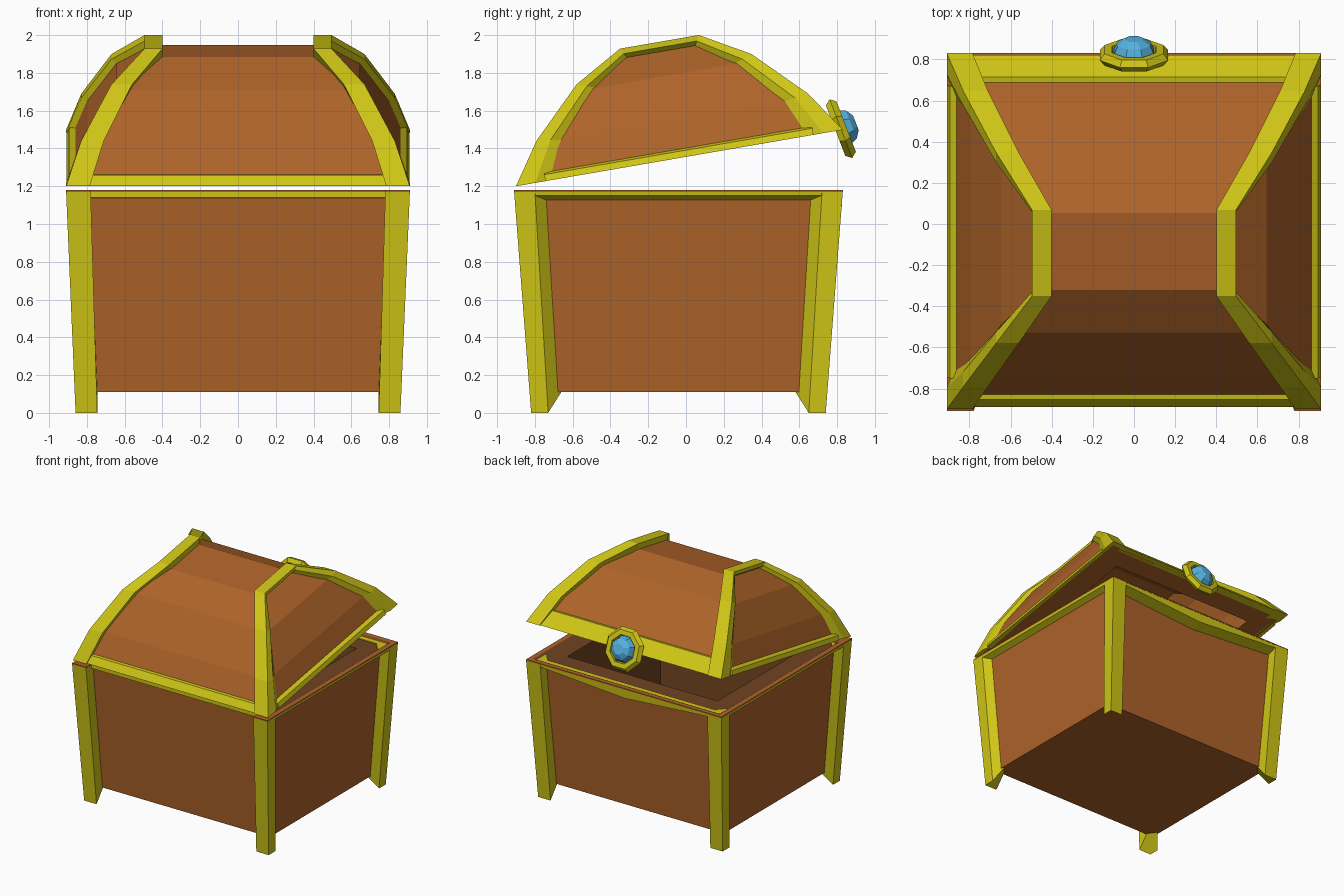
import bpy, bmesh
from math import radians, cos, sin, pi
from mathutils import Matrix, Vector

if "Cube" in bpy.data.objects:
    bpy.data.objects.remove(bpy.data.objects["Cube"])


def material(name, rgb):
    m = bpy.data.materials.new(name)
    m.diffuse_color = (*rgb, 1)
    m.use_nodes = True
    m.node_tree.nodes["Principled BSDF"].inputs["Base Color"].default_value = m.diffuse_color
    return m


WOOD = material("wood", (0.42, 0.125, 0.022))
GOLD = material("gold", (0.62, 0.56, 0.008))
DARK = material("dark_wood", (0.16, 0.055, 0.015))
BLUE = material("gem_blue", (0.09, 0.45, 0.75))


def loft(name, rings, mat, matrix=Matrix(), caps=(True, True), closed=False, flip=False):
    """Bridge equal-length point loops into one flat-shaded skin."""
    bm = bmesh.new()
    rows = [[bm.verts.new(p) for p in r] for r in rings]
    n = len(rows[0])
    pairs = list(zip(rows, rows[1:])) + ([(rows[-1], rows[0])] if closed else [])
    for a, b in pairs:
        for i in range(n):
            j = (i + 1) % n
            bm.faces.new((a[i], a[j], b[j], b[i]))
    if not closed:
        if caps[0]:
            bm.faces.new(rows[0][::-1])
        if caps[1]:
            bm.faces.new(rows[-1])
    if not flip:
        bmesh.ops.recalc_face_normals(bm, faces=bm.faces)
    me = bpy.data.meshes.new(name)
    bm.to_mesh(me)
    bm.free()
    me.transform(matrix)
    me.materials.append(mat)
    ob = bpy.data.objects.new(name, me)
    bpy.context.collection.objects.link(ob)
    return ob


def rect(x, y0, y1, z):
    return [(-x, y0, z), (x, y0, z), (x, y1, z), (-x, y1, z)]


def sides():
    return (("left", -1), ("right", 1))


# ---- Body: tapered panels flaring to a thin rim, with a dark open interior
loft("body", [rect(.815, -.74, .66, .11), rect(.86, -.81, .74, 1.15), rect(.86, -.815, .80, 1.168),
              rect(.91, -.835, .83, 1.17), rect(.91, -.835, .83, 1.18), rect(.87, -.80, .79, 1.18)],
     WOOD, caps=(True, False), flip=True)
loft("body_interior", [rect(.87, -.80, .79, 1.18), rect(.84, -.77, .76, 1.165), rect(.70, -.66, .58, 1.165),
                       rect(.66, -.60, .52, .2)], DARK, caps=(False, True), flip=True)

# ---- Corner legs, each with a bevelled inner side
C = -.04
for sn, sx in sides():
    for fn, sy in (("front", -1), ("back", 1)):
        def pt(x, y, z):
            return (sx * x, C + sy * y, z)
        low = [pt(.86, .78, 0), pt(.745, .78, 0), pt(.745, .69, .11), pt(.80, .62, .11), pt(.86, .69, 0)]
        top = [pt(.91, .87, 1.17), pt(.78, .87, 1.17), pt(.785, .76, 1.17), pt(.85, .69, 1.17), pt(.91, .76, 1.17)]
        loft(f"{fn}_{sn}_leg", [low, top], GOLD)
    # wooden cap over the front leg
    loft(f"front_{sn}_leg_cap", [[(sx * x, y, z) for x, y in ((.78, -.91), (.91, -.91), (.91, -.83), (.78, -.83))]
                                 for z in (1.17, 1.18)], WOOD)
    # side rim trim
    loft(f"body_{sn}_trim", [[(sx * .91, y, 1.17), (sx * .907, y, 1.15), (sx * .855, y, 1.125), (sx * .855, y, 1.17)]
                             for y in (-.8, .72)], GOLD)

# ---- Front and back rim trim, the back one dipping in the middle
loft("body_front_trim", [[(x, -.833, 1.17), (x, -.833, 1.14), (x, -.80, 1.135), (x, -.80, 1.17)]
                         for x in (-.8, .8)], GOLD)
loft("body_back_trim", [[(x, .828, 1.17), (x, .825, 1.15 - d), (x, .73, 1.12 - d), (x, .73, 1.17)]
                        for x, d in ((-.8, 0), (0, .055), (.8, 0))], GOLD)

# ---- Lid, built level and centred, then tilted about the hinge
LID = Matrix.Translation((0, -.9, 1.2)) @ Matrix.Rotation(radians(9.8), 4, 'X') @ Matrix.Translation((0, .878, 0))
levels = [(.575, .46, .19), (.44, .645, .425), (.20, .80, .685), (0, .88, .835)]
cavity = [(0, .68, .64), (.15, .64, .56), (.38, .5, .35), (.48, .38, .16)]
loft("lid", [rect(x, -y, y, z) for z, x, y in levels + cavity], WOOD, LID)

# ---- Lid ribs follow the dome from front corner to back corner
outer = [(.91, .878, 0, .125), (.83, .73, .219, .12), (.67, .47, .477, .11), (.495, .212, .624, .095)]
inner = [(.67, 0), (.584, .2), (.366, .44), (.18, .565)]
half = [(x, y, z, w, iy, iz) for (x, y, z, w), (iy, iz) in zip(outer, inner)]
for sn, sx in sides():
    rings = []
    for sy, seq in ((-1, half), (1, half[::-1])):
        for x, y, z, w, iy, iz in seq:
            my, mz = y * .5 + iy * .5, z * .5 + iz * .5
            rings.append([(sx * (x - w), sy * y, z), (sx * x, sy * y, z), (sx * x, sy * my, mz),
                          (sx * (x - .04), sy * iy, iz), (sx * (x - w), sy * iy, iz)])
    loft(f"lid_{sn}_rib", rings, GOLD, LID)
    # lower side trim of the lid
    loft(f"lid_{sn}_trim", [[(sx * .908, y, 0), (sx * .895, y, .035), (sx * .85, y, .05), (sx * .85, y, 0)]
                            for y in (-.72, .72)], GOLD, LID)

# ---- Lower front and back trim of the lid
for name, s, h in (("front", -1, .05), ("back", 1, .11)):
    loft(f"lid_{name}_trim", [[(x, s * .868, 0), (x, s * (.858 - h * .72), h), (x, s * (.80 - h * .7), h), (x, s * .80, 0)]
                              for x in (-.8, .8)], GOLD, LID)

# ---- Jewelled clasp: eight-sided ring with a faceted gem
CLASP = Matrix.Translation((0, .82, 1.505)) @ Matrix.Rotation(radians(-69), 4, 'X')
section = [(.155, -.03), (.18, 0), (.155, .03), (.115, .03), (.105, -.03)]
loft("clasp_ring", [[(r * cos(a), r * sin(a), z) for r, z in section]
                    for a in (2 * pi * (k + .5) / 8 for k in range(8))], GOLD, CLASP, closed=True)
gem = [(.108, -.02), (.105, .02), (.085, .06), (.045, .085)]
loft("clasp_gem", [[(r * cos(a), r * sin(a), z) for a in (2 * pi * (k + .5) / 8 for k in range(8))]
                   for r, z in gem], BLUE, CLASP)
